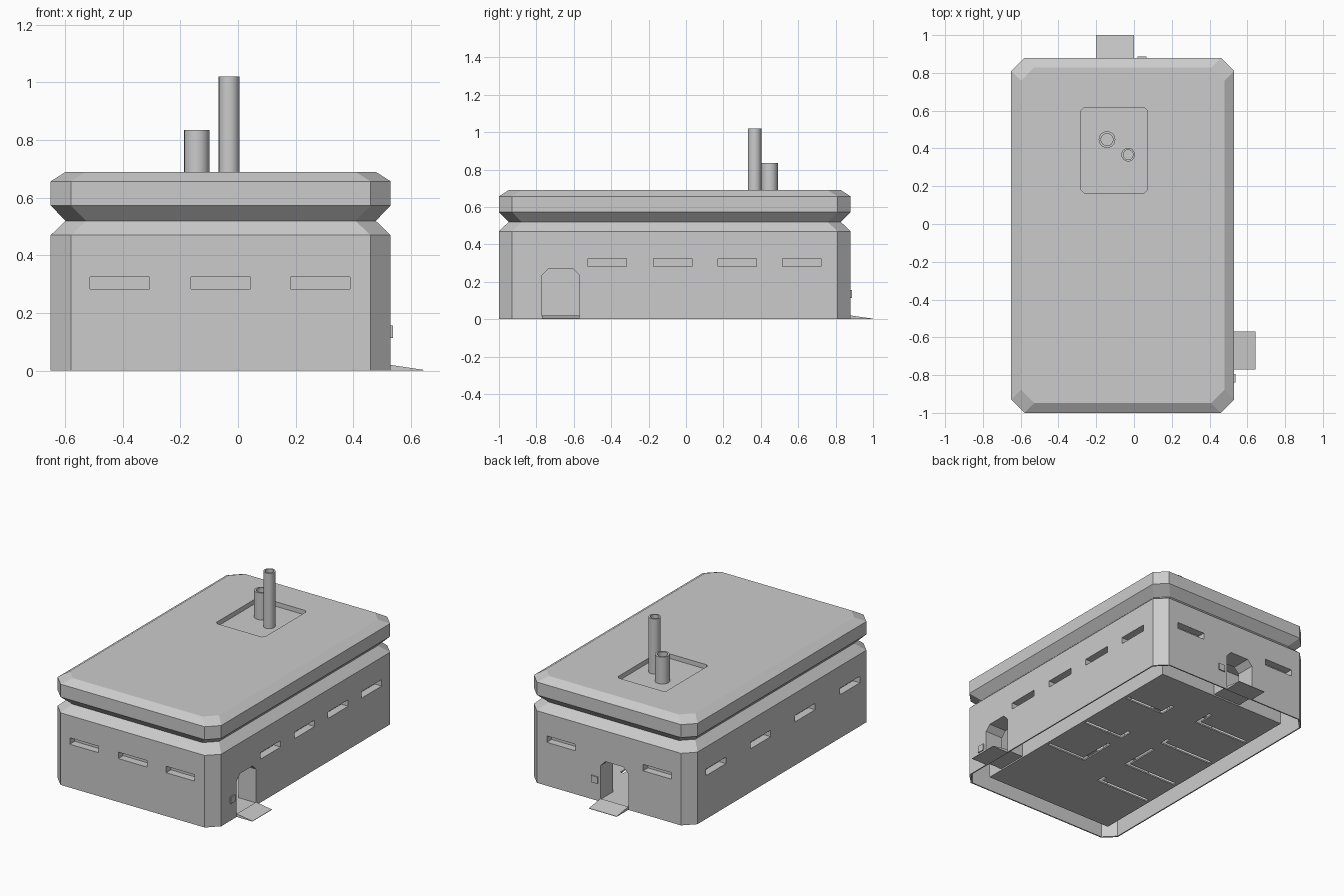
import bpy
import bmesh
from math import cos, sin, pi

if "Cube" in bpy.data.objects:
    bpy.data.objects.remove(bpy.data.objects["Cube"])

# Single concrete colour
concrete = bpy.data.materials.new("concrete_grey")
concrete.use_nodes = True
GREY = (0.6, 0.6, 0.6, 1)
concrete.diffuse_color = GREY
concrete.node_tree.nodes["Principled BSDF"].inputs["Base Color"].default_value = GREY

X0, X1, Y0, Y1 = -0.65, 0.53, -1.0, 0.88   # footprint
WALL = 0.12                                # gap between outer and inner wall


def finish(name, bm, helper=False, flip=False):
    bmesh.ops.recalc_face_normals(bm, faces=bm.faces[:])
    if flip:
        bmesh.ops.reverse_faces(bm, faces=bm.faces[:])
    mesh = bpy.data.meshes.new(name)
    bm.to_mesh(mesh)
    bm.free()
    mesh.materials.append(concrete)
    obj = bpy.data.objects.new(name, mesh)
    bpy.context.scene.collection.objects.link(obj)
    if helper:
        obj.hide_render = True
        obj.hide_viewport = True
        obj.display_type = 'WIRE'
    return obj


def loft(bm, loops, start=True, end=True):
    """Bridge equal closed loops of points, with optional end caps."""
    rings = [[bm.verts.new(p) for p in loop] for loop in loops]
    for a, b in zip(rings, rings[1:]):
        for i in range(len(a)):
            j = (i + 1) % len(a)
            bm.faces.new((a[i], a[j], b[j], b[i]))
    if start:
        bm.faces.new(rings[0][::-1])
    if end:
        bm.faces.new(rings[-1])


def octagon(x0, x1, y0, y1, c, z):
    return [(x0 + c, y0, z), (x1 - c, y0, z), (x1, y0 + c, z), (x1, y1 - c, z),
            (x1 - c, y1, z), (x0 + c, y1, z), (x0, y1 - c, z), (x0, y0 + c, z)]


def footprint(inset, z, c=0.07):
    return octagon(X0 + inset, X1 - inset, Y0 + inset, Y1 - inset, c, z)


def box(bm, x0, x1, y0, y1, z0, z1):
    loft(bm, [[(x0, y0, z), (x1, y0, z), (x1, y1, z), (x0, y1, z)] for z in (z0, z1)])


def cut(obj, cutter):
    mod = obj.modifiers.new("cut", 'BOOLEAN')
    mod.operation = 'DIFFERENCE'
    mod.solver = 'EXACT'
    mod.object = cutter


def on_side(side, a, d, z):
    """Point on a wall: a along it, d inward from its surface."""
    return {"front": (a, Y0 + d, z), "back": (a, Y1 - d, z),
            "right": (X1 - d, a, z), "left": (X0 + d, a, z)}[side]


def opening(bm, side, outline, d0, d1, back=True, front=True):
    loft(bm, [[on_side(side, a, d, z) for a, z in outline] for d in (d0, d1)], front, back)


# Openings: window slits and arched doors
def window_outline(mid):
    return [(mid - 0.103, 0.283), (mid + 0.103, 0.283), (mid + 0.103, 0.325), (mid - 0.103, 0.325)]


def door_outline(mid):
    w, c, top, low = 0.1, 0.035, 0.27, 0.015
    return [(mid - w, low), (mid + w, low), (mid + w, top - c), (mid + w - c, top),
            (mid - w + c, top), (mid - w, top - c)]


windows = {"front": (-0.41, -0.06, 0.285), "back": (-0.41, 0.285),
           "right": (-0.42, -0.07, 0.275, 0.62), "left": (-0.76, -0.30, 0.16, 0.62)}
doors = {"back": -0.1, "right": -0.67}

cutters, recesses, passages = bmesh.new(), bmesh.new(), bmesh.new()
for side, mids in windows.items():
    for mid in mids:
        opening(cutters, side, window_outline(mid), -0.05, 0.05)
        opening(recesses, side, window_outline(mid), 0.002, 0.05, front=False)
for side, mid in doors.items():
    opening(cutters, side, door_outline(mid), -0.05, WALL + 0.05)
    opening(passages, side, door_outline(mid), 0.002, WALL + 0.005, False, False)
openings = finish("opening_cutter", cutters, helper=True)
finish("window_recesses", recesses, flip=True)
finish("door_passages", passages, flip=True)

# Outer shell with the waist groove and sloped roof edge
bm = bmesh.new()
profile = [(0, 0), (0, 0.47), (0.052, 0.52), (0, 0.573), (0, 0.657), (0.052, 0.69)]
loft(bm, [footprint(i, z) for i, z in profile])
shell = finish("outer_shell", bm)

bm = bmesh.new()
loft(bm, [footprint(0.008, z) for z in (-0.1, 0.46)])
cut(shell, finish("cavity_cutter", bm, helper=True))
cut(shell, openings)

bm = bmesh.new()
loft(bm, [octagon(-0.28, 0.07, 0.165, 0.615, 0.015, z) for z in (0.66, 0.8)])
cut(shell, finish("roof_well_cutter", bm, helper=True))

# Inner room box
RX0, RX1, RY0, RY1 = X0 + WALL, X1 - WALL, Y0 + WALL, Y1 - WALL
bm = bmesh.new()
box(bm, RX0, RX1, RY0, RY1, 0.006, 0.45)
room = finish("inner_room", bm)
bm = bmesh.new()
box(bm, RX0 + 0.006, RX1 - 0.006, RY0 + 0.006, RY1 - 0.006, 0.015, 0.44)
cut(room, finish("room_cutter", bm, helper=True))
cut(room, openings)

# Partition walls beside the central corridor, with slots under them
T = 0.012
slots, partitions = bmesh.new(), bmesh.new()
walls = []
for y, hook in ((0.40, 0.1), (0.01, 0.08), (-0.34, 0.24)):
    walls.append((0.10, RX1 - 0.02, y, hook))
for y, hook in ((0.45, 0.12), (0.12, 0.05), (-0.22, 0.24), (-0.48, 0.05)):
    walls.append((-0.12, RX0 + 0.02, y, hook))
for x_in, x_out, y, hook in walls:
    lo, hi = sorted((x_in, x_out))
    corner = [(lo, y - T), (hi, y - T), (hi, y + T), (x_in + 2 * T, y + T),
              (x_in + 2 * T, y + hook), (x_in, y + hook)]
    if x_in < x_out:
        corner[5:] = [(x_in, y + hook)]
    else:
        corner = [(lo, y - T), (hi, y - T), (hi, y + hook), (hi - 2 * T, y + hook),
                  (hi - 2 * T, y + T), (lo, y + T)]
    loft(slots, [[(px, py, z) for px, py in corner] for z in (-0.05, 0.03)])
    loft(partitions, [[(px, py, z) for px, py in corner] for z in (0.06, 0.44)])
cut(room, finish("slot_cutter", slots, helper=True))
finish("partition_walls", partitions)

# Entrance ramps and call panels
for side, mid, reach, panel in (("right", -0.67, 0.113, -0.816), ("back", -0.1, 0.12, 0.042)):
    bm = bmesh.new()
    slope = [(0, 0), (-reach, 0), (-reach, 0.003), (0, 0.02)]
    loft(bm, [[on_side(side, mid + s, d, z) for d, z in slope] for s in (-0.1, 0.1)])
    finish(side + "_ramp", bm)
    bm = bmesh.new()
    w = 0.023
    opening(bm, side, [(panel - w, 0.113), (panel + w, 0.113),
                       (panel + w, 0.157), (panel - w, 0.157)], -0.007, 0.004)
    finish(side + "_call_panel", bm)


# Chimney pipes, hollow at the top
def pipe(name, x, y, r, top):
    bm = bmesh.new()
    inner = r * 0.72
    loft(bm, [[(x + q * cos(k * pi / 12), y + q * sin(k * pi / 12), z) for k in range(24)]
              for q, z in ((r, 0.655), (r, top), (inner, top), (inner, 0.67))])
    obj = finish(name, bm)
    bpy.context.view_layer.objects.active = obj
    obj.select_set(True)
    bpy.ops.object.shade_smooth_by_angle(angle=0.6)
    obj.select_set(False)


pipe("short_chimney", -0.143, 0.447, 0.044, 0.835)
pipe("tall_chimney", -0.031, 0.367, 0.036, 1.02)
